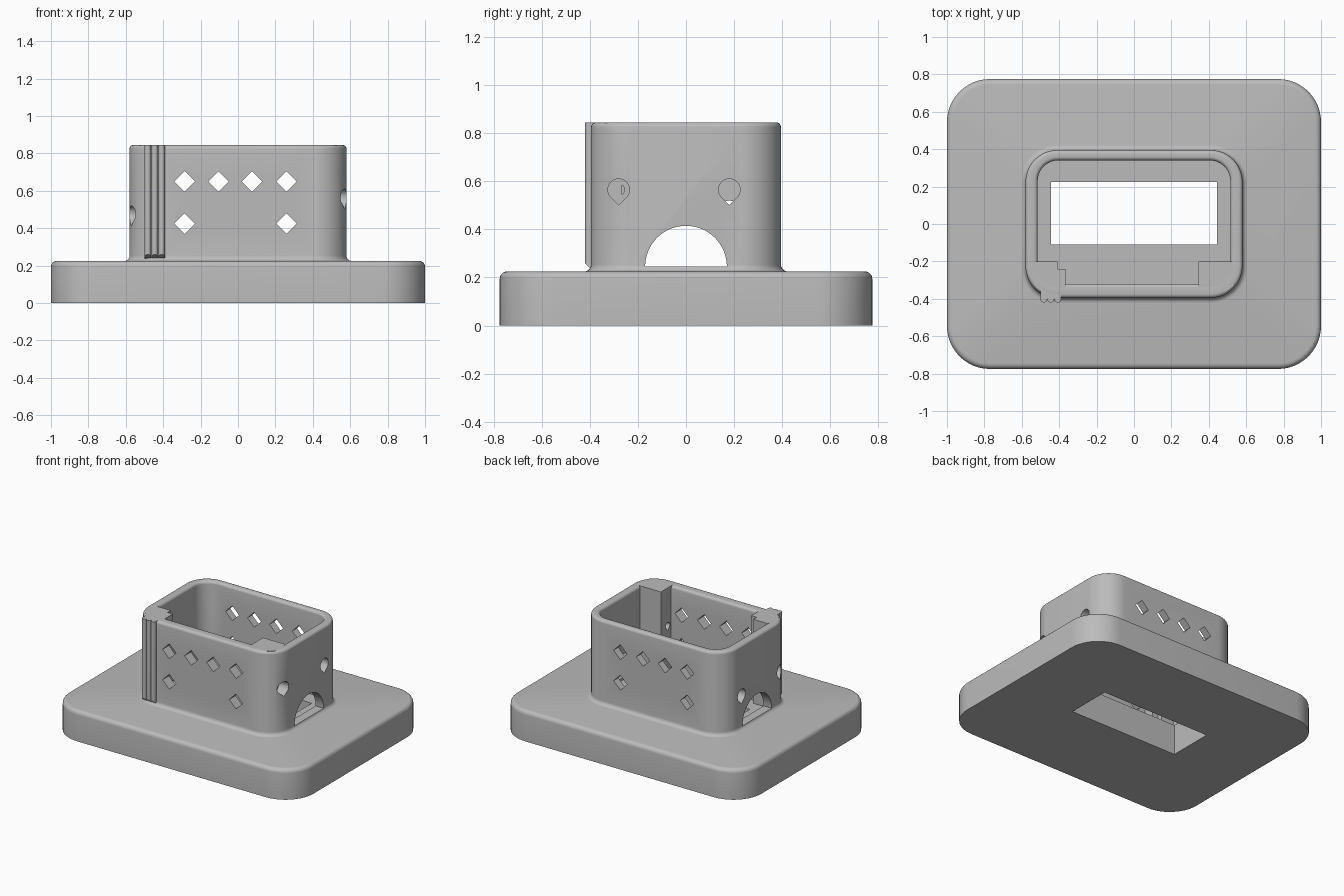
import bpy, bmesh, math

if "Cube" in bpy.data.objects:
    bpy.data.objects.remove(bpy.data.objects["Cube"])

grey = bpy.data.materials.new("plain_grey")
grey.diffuse_color = (0.5, 0.5, 0.5, 1)
grey.use_nodes = True
grey.node_tree.nodes["Principled BSDF"].inputs["Base Color"].default_value = grey.diffuse_color


def make_object(name, bm):
    bmesh.ops.recalc_face_normals(bm, faces=bm.faces)
    mesh = bpy.data.meshes.new(name)
    bm.to_mesh(mesh)
    bm.free()
    mesh.materials.append(grey)
    ob = bpy.data.objects.new(name, mesh)
    bpy.context.collection.objects.link(ob)
    return ob


def prism(name, profile, axis, lo, hi):
    """Extrude a 2D outline along x (outline y,z), y (outline x,z) or z (outline x,y)."""
    bm = bmesh.new()
    ends = []
    for d in (lo, hi):
        ends.append([bm.verts.new({"x": (d, a, b), "y": (a, d, b), "z": (a, b, d)}[axis])
                     for a, b in profile])
    bm.faces.new(ends[0])
    bm.faces.new(ends[1][::-1])
    n = len(profile)
    for i in range(n):
        j = (i + 1) % n
        bm.faces.new((ends[0][i], ends[0][j], ends[1][j], ends[1][i]))
    return make_object(name, bm)


def rounded_ring(bm, hx, hy, r, z, cy=0.0, seg=12):
    ring = []
    for k, (sx, sy) in enumerate(((1, 1), (-1, 1), (-1, -1), (1, -1))):
        for i in range(seg + 1):
            a = math.radians(90 * k + 90 * i / seg)
            ring.append(bm.verts.new((sx * (hx - r) + r * math.cos(a),
                                      cy + sy * (hy - r) + r * math.sin(a), z)))
    return ring


def quarter(n=5):
    return [math.radians(90 * i / n) for i in range(n + 1)]


# Body: base plate, foot fillet, rounded box wall, rim and floor lofted as one shell
F, FOOT, RIM, TOP = 0.03, 0.028, 0.02, 0.845
BASE = 0.225
levels = [(1.0, 0.775, 0.23, 0.0, 0)]
for a in quarter():                                   # base top edge
    o = F * (1 - math.cos(a))
    levels.append((1 - o, 0.775 - o, 0.23 - o, BASE - F + F * math.sin(a), 0))
for a in quarter():                                   # foot fillet
    o = FOOT * (1 - math.sin(a))
    levels.append((0.58 + o, 0.395 + o, 0.17 + o, BASE + FOOT * (1 - math.cos(a)), 0))
for a in quarter():                                   # outer rim
    o = RIM * (1 - math.cos(a))
    levels.append((0.58 - o, 0.395 - o, 0.17 - o, TOP - RIM + RIM * math.sin(a), 0))
for a in reversed(quarter()):                         # inner rim
    o = RIM * (1 - math.cos(a))
    levels.append((0.515 + o, 0.33 + o, 0.11 + o, TOP - RIM + RIM * math.sin(a), 0.01))
levels.append((0.515, 0.33, 0.11, BASE, 0.01))

bm = bmesh.new()
rings = [rounded_ring(bm, hx, hy, r, z, cy) for hx, hy, r, z, cy in levels]
for low, high in zip(rings, rings[1:]):
    for i in range(len(low)):
        j = (i + 1) % len(low)
        bm.faces.new((low[i], low[j], high[j], high[i]))
bm.faces.new(rings[0][::-1])
bm.faces.new(rings[-1])
body = make_object("base_and_box", bm)

# Corner posts inside the box
left_post = prism("left_corner_post",
                  [(-0.53, -0.20), (-0.41, -0.20), (-0.41, -0.24), (-0.365, -0.24),
                   (-0.365, -0.35), (-0.39, -0.375), (-0.49, -0.36), (-0.53, -0.33)],
                  "z", BASE - 0.01, TOP)
right_post = prism("right_corner_post",
                   [(0.345, -0.20), (0.53, -0.20), (0.53, -0.33), (0.49, -0.36), (0.345, -0.35)],
                   "z", BASE - 0.01, TOP)

# Scalloped grip strip on the front left corner, chamfered at its foot
outline = [(-0.39, -0.35), (-0.50, -0.35)]
for k in range(3):
    cx = -0.482 + 0.037 * k
    for i in range(9):
        a = math.pi + math.pi * i / 8
        outline.append((cx + 0.018 * math.cos(a), -0.402 + 0.018 * math.sin(a)))
grip = prism("grip_ribs", outline, "z", 0.235, TOP)
for v in grip.data.vertices:
    if v.co.z < 0.3:
        v.co.z += max(0, -0.395 - v.co.y)


# Cutters
def teardrop(cy, cz, r):
    pts = [(cy + r * math.cos(math.radians(a)), cz + r * math.sin(math.radians(a)))
           for a in range(-45, 226, 10)]
    return pts + [(cy, cz - r * math.sqrt(2))]


def cut(targets, cutter):
    for ob in targets:
        mod = ob.modifiers.new("cut", "BOOLEAN")
        mod.operation = "DIFFERENCE"
        mod.solver = "EXACT"
        mod.object = cutter
        bpy.context.view_layer.objects.active = ob
        bpy.ops.object.modifier_apply(modifier=mod.name)
    bpy.data.objects.remove(cutter)


# Slot through the floor
cut([body], prism("slot_cutter", [(-0.445, -0.11), (0.445, -0.11), (0.445, 0.225), (-0.445, 0.225)],
                  "z", -0.2, 0.4))

# Arched openings in both ends
arch = [(0.17 * math.cos(math.pi * i / 32), 0.245 + 0.17 * math.sin(math.pi * i / 32))
        for i in range(33)]
cut([body], prism("arch_cutter", arch, "x", -0.75, 0.75))

# Diamond windows through front and back
D = 0.055
for x, z in ((-0.285, 0.65), (-0.105, 0.65), (0.075, 0.65), (0.26, 0.65),
             (-0.285, 0.425), (0.26, 0.425)):
    cut([body], prism("diamond_cutter", [(x - D, z), (x, z - D), (x + D, z), (x, z + D)],
                      "y", -0.6, 0.6))

# Teardrop holes in the ends, narrowing inside the posts
for side, z, post in ((1, 0.565, right_post), (-1, 0.475, left_post)):
    for y in (-0.28, 0.18):
        span = sorted((side * 0.50, side * 0.75))
        cut([body, post] if y < 0 else [body],
            prism("hole_cutter", teardrop(y, z, 0.045), "x", *span))
    span = sorted((side * 0.30, side * 0.75))
    cut([post], prism("pin_cutter", teardrop(-0.28, z, 0.024), "x", *span))

# Smooth curves, crisp edges
bpy.ops.object.select_all(action="DESELECT")
for ob in (body, left_post, right_post, grip):
    ob.select_set(True)
bpy.context.view_layer.objects.active = body
bpy.ops.object.shade_smooth_by_angle(angle=math.radians(30))
